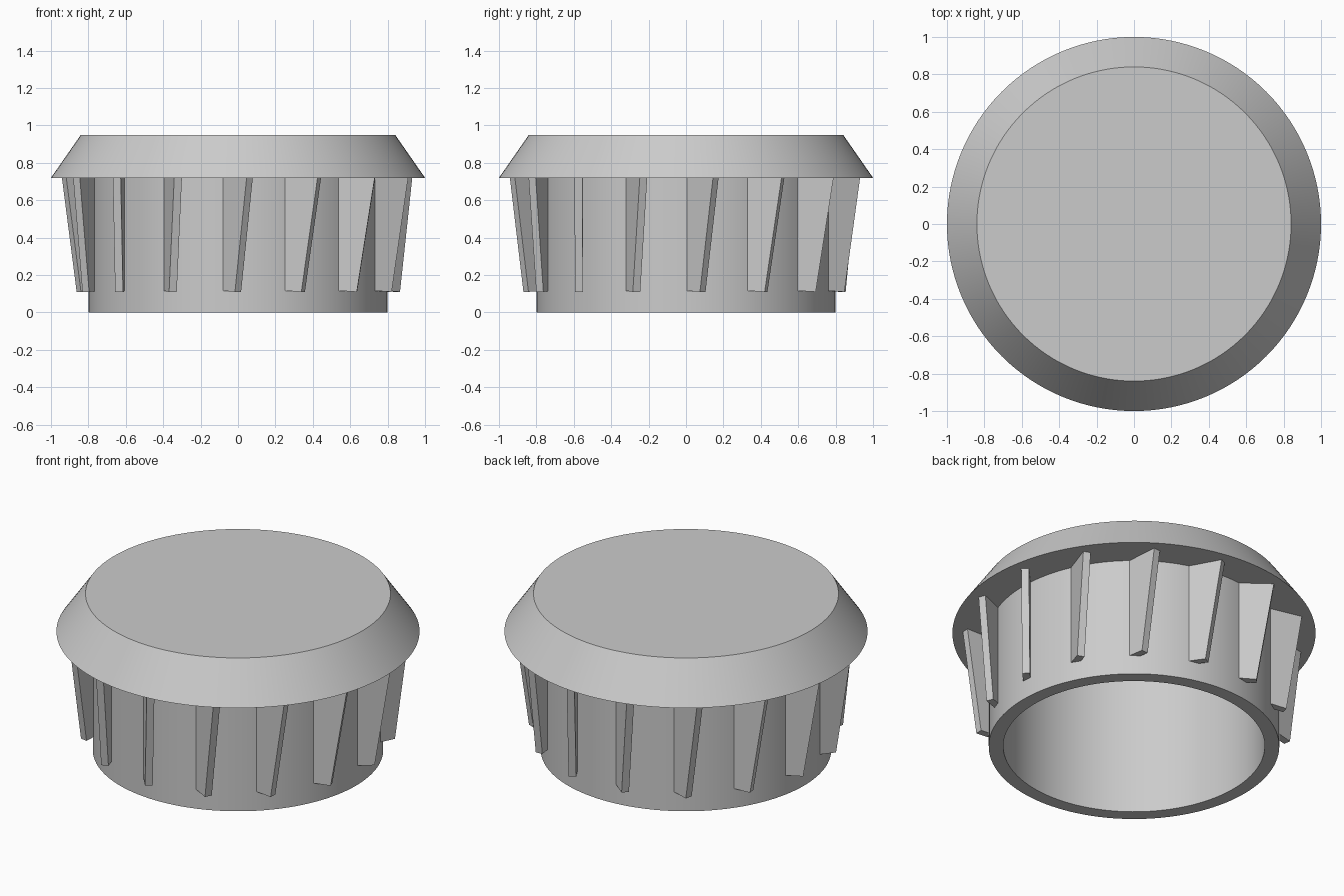
import bpy
import bmesh
from math import sin, cos, radians
from mathutils import Vector, Matrix

cube = bpy.data.objects.get("Cube")
if cube:
    bpy.data.objects.remove(cube, do_unlink=True)

GREY = (0.6, 0.6, 0.6, 1)
mat = bpy.data.materials.new("plain grey")
mat.use_nodes = True
mat.diffuse_color = GREY
mat.node_tree.nodes["Principled BSDF"].inputs["Base Color"].default_value = GREY


def add_object(name, bm):
    bmesh.ops.recalc_face_normals(bm, faces=bm.faces)
    mesh = bpy.data.meshes.new(name)
    bm.to_mesh(mesh)
    bm.free()
    mesh.materials.append(mat)
    obj = bpy.data.objects.new(name, mesh)
    bpy.context.collection.objects.link(obj)
    return obj


def lathe(name, profile, segments):
    """Turn an (r, z) profile about z; both open ends are closed with flat discs."""
    bm = bmesh.new()
    rings = []
    for r, z in profile:
        rings.append([bm.verts.new((r * cos(radians(360 * i / segments)),
                                    r * sin(radians(360 * i / segments)), z))
                      for i in range(segments)])
    for low, high in zip(rings, rings[1:]):
        for i in range(segments):
            j = (i + 1) % segments
            bm.faces.new((low[i], low[j], high[j], high[i]))
    bm.faces.new(rings[0])
    bm.faces.new(rings[-1])
    return add_object(name, bm)


# Hollow plug: inner ceiling, bore, bottom rim, outer wall, flange, bevel, top disc
plug = lathe("plug_body", [(0.72, 0.87), (0.72, 0), (0.80, 0), (0.80, 0.72),
                           (1.0, 0.72), (0.84, 0.95)], 128)
bpy.context.view_layer.objects.active = plug
plug.select_set(True)
bpy.ops.object.shade_smooth_by_angle(angle=radians(30))
plug.select_set(False)

# Swept grip fins: canted 45 degrees to the wall, narrowing toward the bottom
FIN_COUNT = 15
WALL = 0.80
ROOT = 0.02      # how far the fin is sunk into the wall
STEP = 0.03      # fin thickness measured along each diagonal axis


def fin_section(reach, z_root, z_tip):
    """Four corners in local axes: x along the wall, -y outward."""
    pts = []
    for d, side, z in ((-ROOT, 0, z_root), (reach, 0, z_tip),
                       (reach, STEP, z_tip), (-ROOT, STEP, z_root)):
        pts.append(Vector((d + side, -(WALL + d * 0.95 - side), z)))
    return pts


for k in range(FIN_COUNT):
    bm = bmesh.new()
    bottom = [bm.verts.new(p) for p in fin_section(0.07, 0.118, 0.11)]
    top = [bm.verts.new(p) for p in fin_section(0.14, 0.725, 0.725)]
    bm.faces.new(bottom)
    bm.faces.new(top)
    for i in range(4):
        j = (i + 1) % 4
        bm.faces.new((bottom[i], bottom[j], top[j], top[i]))
    angle = radians(-5.7 + 360 * k / FIN_COUNT)
    bmesh.ops.transform(bm, matrix=Matrix.Rotation(angle, 4, 'Z'), verts=bm.verts)
    add_object(f"grip_fin_{k + 1}", bm)
